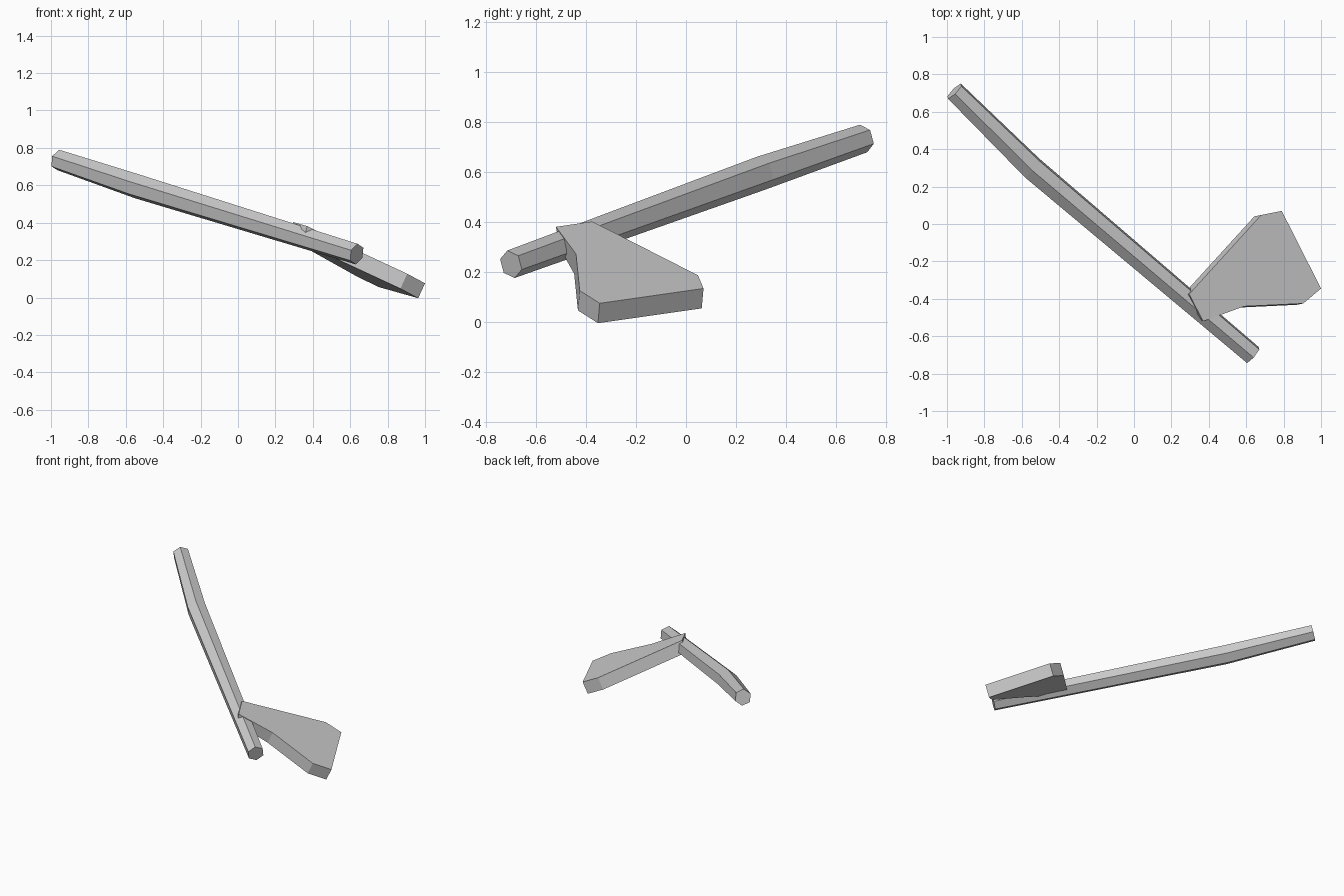
import bpy, bmesh, math
from mathutils import Vector

if "Cube" in bpy.data.objects:
    bpy.data.objects.remove(bpy.data.objects["Cube"], do_unlink=True)

grey = bpy.data.materials.new("plain grey")
colour = (0.6, 0.6, 0.6, 1)
grey.diffuse_color = colour
grey.use_nodes = True
grey.node_tree.nodes["Principled BSDF"].inputs["Base Color"].default_value = colour


def add_object(name, bm):
    bmesh.ops.recalc_face_normals(bm, faces=bm.faces)
    mesh = bpy.data.meshes.new(name)
    bm.to_mesh(mesh)
    bm.free()
    mesh.materials.append(grey)
    bpy.context.collection.objects.link(bpy.data.objects.new(name, mesh))


def loft(name, rings):
    """Skin equal-length point rings and close both ends."""
    bm = bmesh.new()
    rings = [[bm.verts.new(p) for p in ring] for ring in rings]
    count = len(rings[0])
    for low, high in zip(rings, rings[1:]):
        for i in range(count):
            j = (i + 1) % count
            bm.faces.new((low[i], low[j], high[j], high[i]))
    bm.faces.new(rings[0])
    bm.faces.new(rings[-1])
    add_object(name, bm)


# Handle: six-sided bent shaft, thickest at the bend
path = [Vector(p) for p in ((0.635, -0.70, 0.232), (-0.545, 0.30, 0.596), (-0.96, 0.71, 0.735))]
radii = (0.057, 0.068, 0.057)
handle_rings = []
for k, (centre, radius) in enumerate(zip(path, radii)):
    along = (path[max(k - 1, 0)] - path[min(k + 1, 2)]).normalized()
    side = Vector((-along.y, along.x, 0)).normalized()
    up = along.cross(side)
    angles = [math.radians(98 + 60 * i) for i in range(6)]
    handle_rings.append([centre + radius * (math.cos(a) * side + math.sin(a) * up) for a in angles])
loft("handle", handle_rings)

# Axe head: flat slab on a tilted plane, its narrow end set into the handle
normal = Vector((0.46, 0.09, 1)).normalized()
outline = [(0.295, -0.375), (0.68, 0.048), (0.79, 0.07), (1.0, -0.345),
           (0.905, -0.425), (0.59, -0.44), (0.37, -0.52)]
top = [Vector((x, y, 0.505 - 0.46 * x - 0.09 * y)) for x, y in outline]
bottom = [p - 0.088 * normal for p in top]
bottom[-1] += Vector((0.015, 0.02, 0))
loft("axe_head", [top, bottom])
